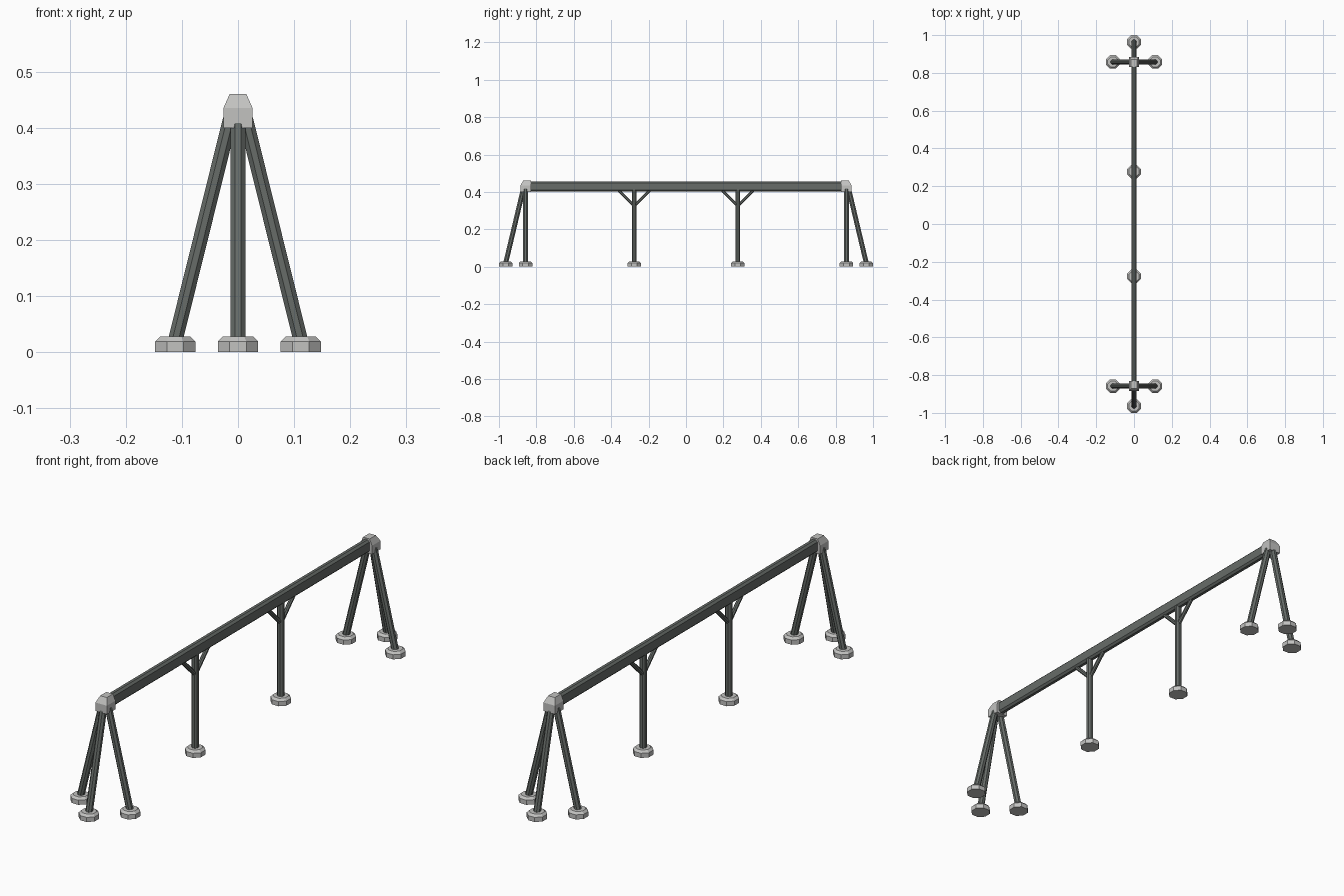
import bpy, bmesh, math
from mathutils import Vector, Matrix

if "Cube" in bpy.data.objects:
    bpy.data.objects.remove(bpy.data.objects["Cube"])


def material(name, rgb):
    m = bpy.data.materials.new(name)
    m.diffuse_color = (*rgb, 1)
    m.use_nodes = True
    m.node_tree.nodes["Principled BSDF"].inputs["Base Color"].default_value = m.diffuse_color
    return m


STEEL = material("dark grey green", (0.135, 0.15, 0.14))
PALE = material("light grey", (0.54, 0.54, 0.53))


def add_object(name, bm, mat):
    bmesh.ops.recalc_face_normals(bm, faces=bm.faces)
    mesh = bpy.data.meshes.new(name)
    bm.to_mesh(mesh)
    bm.free()
    mesh.materials.append(mat)
    ob = bpy.data.objects.new(name, mesh)
    bpy.context.collection.objects.link(ob)
    return ob


def loft(name, rings, mat):
    """Closed solid through a list of equal-length point rings."""
    bm = bmesh.new()
    rows = [[bm.verts.new(p) for p in ring] for ring in rings]
    n = len(rows[0])
    for a, b in zip(rows, rows[1:]):
        for i in range(n):
            j = (i + 1) % n
            bm.faces.new((a[i], a[j], b[j], b[i]))
    bm.faces.new(rows[0][::-1])
    bm.faces.new(rows[-1])
    return add_object(name, bm, mat)


def octagon(apothem):
    r = apothem / math.cos(math.pi / 8)
    return [Vector((r * math.cos(a), r * math.sin(a), 0))
            for a in (math.pi / 8 + k * math.pi / 4 for k in range(8))]


def bar(name, start, end, apothem):
    a, b = Vector(start), Vector(end)
    rot = (b - a).to_track_quat('Z', 'Y')
    ring = [rot @ p for p in octagon(apothem)]
    loft(name, [[a + p for p in ring], [b + p for p in ring]], STEEL)


def foot(name, x, y):
    rings = [[p + Vector((x, y, z)) for p in octagon(r)]
             for r, z in ((0.036, 0), (0.036, 0.019), (0.027, 0.028))]
    loft(name, rings, PALE)


def rect(x, y0, y1, z):
    return [Vector(p) for p in ((-x, y0, z), (x, y0, z), (x, y1, z), (-x, y1, z))]


# Long top beam with chamfered edges
w, h, c, zc = 0.014, 0.026, 0.008, 0.429
profile = [(w, h - c), (w - c, h), (c - w, h), (-w, h - c),
           (-w, c - h), (c - w, -h), (w - c, -h), (w, c - h)]
loft("top_beam", [[Vector((x, y, zc + z)) for x, z in profile]
                  for y in (-0.84, 0.84)], STEEL)

for s, side in ((-1, "front"), (1, "back")):
    # End cap: tapered on three sides, straight on the inner side
    loft(side + "_end_cap",
         [rect(0.026, s * 0.83, s * 0.885, 0.40),
          rect(0.026, s * 0.83, s * 0.885, 0.435),
          rect(0.015, s * 0.83, s * 0.87, 0.46)], PALE)

    # Tripod legs and feet
    for dx, dy, part in ((-1, 0, "left"), (1, 0, "right"), (0, s, "outer")):
        x, y = dx * 0.112, s * 0.858 + dy * 0.106
        bar(f"{side}_{part}_leg", (x, y, 0.02),
            (dx * 0.014, s * 0.858 + dy * 0.012, 0.415), 0.013)
        foot(f"{side}_{part}_foot", x, y)

    # Middle post with foot and two diagonal braces
    y = s * 0.277
    bar(side + "_middle_post", (0, y, 0.02), (0, y, 0.41), 0.013)
    foot(side + "_middle_foot", 0, y)
    for d in (-1, 1):
        bar(f"{side}_brace_{'a' if d < 0 else 'b'}", (0, y, 0.325),
            (0, y + d * 0.088, 0.413), 0.008)
